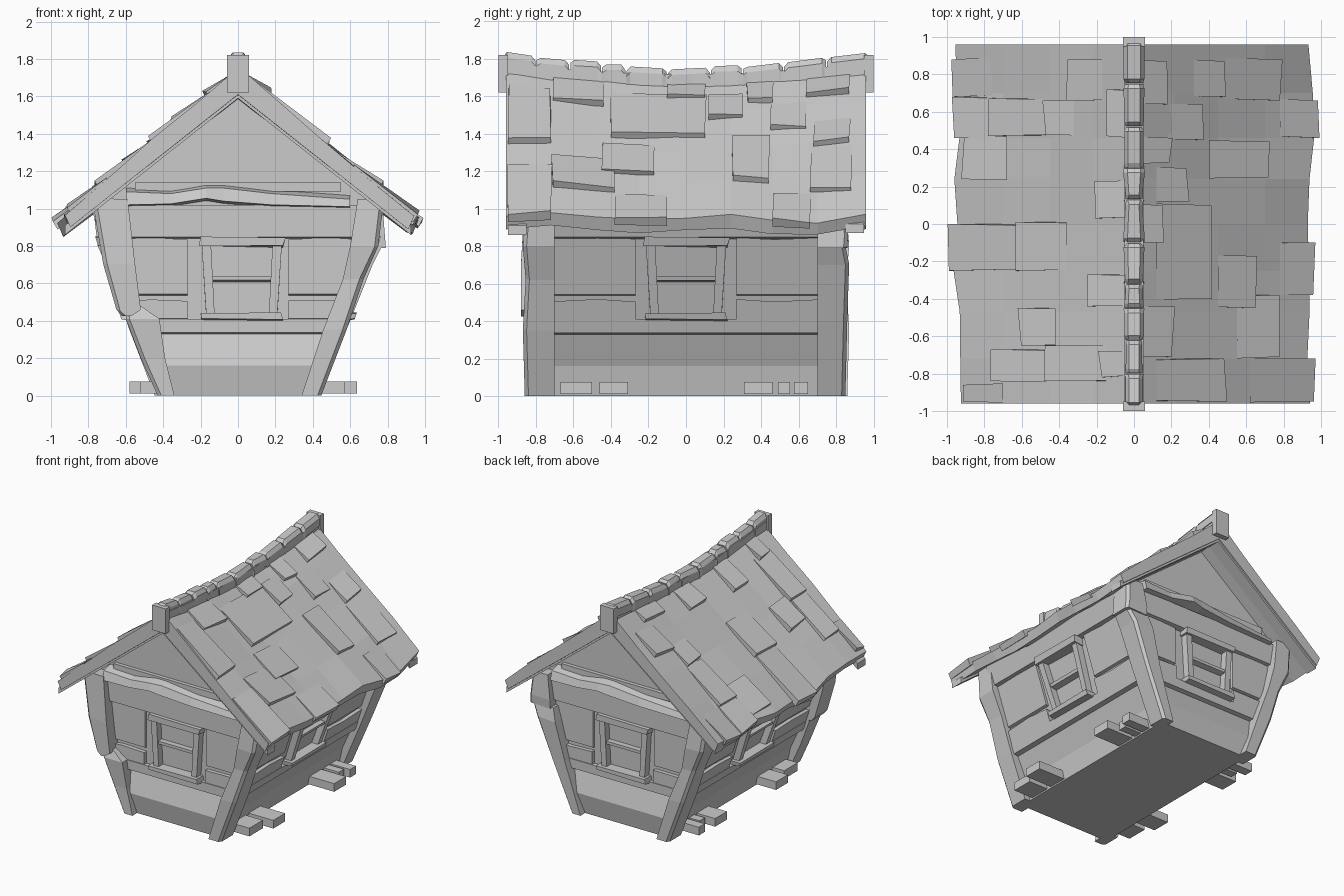
import bpy, bmesh, math, random

if "Cube" in bpy.data.objects:
    bpy.data.objects.remove(bpy.data.objects["Cube"])
random.seed(4)


def jit(a):
    return random.uniform(-a, a)


def loft(name, rings):
    """Skin a list of equal-length point rings and cap both ends."""
    bm = bmesh.new()
    rows = [[bm.verts.new(p) for p in r] for r in rings]
    n = len(rows[0])
    for a, b in zip(rows, rows[1:]):
        for i in range(n):
            bm.faces.new((a[i], a[(i + 1) % n], b[(i + 1) % n], b[i]))
    bm.faces.new(rows[0])
    bm.faces.new(rows[-1][::-1])
    bmesh.ops.recalc_face_normals(bm, faces=bm.faces)
    me = bpy.data.meshes.new(name)
    bm.to_mesh(me)
    bm.free()
    ob = bpy.data.objects.new(name, me)
    bpy.context.collection.objects.link(ob)
    return ob


def box(name, x0, x1, y0, y1, z0, z1):
    ring = lambda z: [(x0, y0, z), (x1, y0, z), (x1, y1, z), (x0, y1, z)]
    return loft(name, [ring(z0), ring(z1)])


def wx(z):
    """Half width of the flared body at height z."""
    return 0.40 + 0.34 * z


def on_wall(wall, a, z, d):
    """Point on a wall: a along it, z up, d out from the surface."""
    if wall in ("front", "back"):
        s = -1 if wall == "front" else 1
        return (-s * a, s * (0.77 + d), z)
    s = 1 if wall == "right" else -1
    return (s * (wx(z) + d), s * a, z)


def board(name, wall, quad, d0, d1):
    """Board on a wall; its lower edge is undercut a little."""
    low = min(z for a, z in quad)
    inner = [on_wall(wall, a, z, d0) for a, z in quad]
    outer = [on_wall(wall, a, z + (0.012 if z < low + 0.01 else 0), d1) for a, z in quad]
    loft(f"{wall}_{name}", [inner, outer])


def rect(a0, a1, z0, z1):
    return [(a0, z0), (a1, z0), (a1, z1), (a0, z1)]


# Flared body with skirting bulge
def level(z, hx, hy):
    return [(-hx, -hy, z), (hx, -hy, z), (hx, hy, z), (-hx, hy, z)]


loft("body", [level(0, 0.40, 0.79), level(0.16, 0.435, 0.82),
              level(0.33, wx(0.33), 0.77), level(1.02, wx(1.02), 0.77)])
# Gable prism under the roof
loft("gable", [[(-0.74, y, 1.01), (0.74, y, 1.01), (0, y, 1.61)] for y in (-0.76, 0.76)])

# Wall planks and windows
for wall in ("front", "right", "back", "left"):
    gable = wall in ("front", "back")
    end = (lambda z: wx(z) - 0.02) if gable else (lambda z: 0.74)
    for nm, z0, z1, d in (("top_plank", 0.835, 1.02, 0.045), ("sill_plank", 0.325, 0.41, 0.035)):
        board(nm, wall, [(-end(z0), z0), (end(z0), z0), (end(z1), z1), (-end(z1), z1)], -0.02, d)
    for s in (-1, 1):
        for nm, z0, z1, d in (("lower_plank", 0.40, 0.51, 0.032), ("upper_plank", 0.53, 0.84, 0.02)):
            k = jit(0.008)
            board(nm, wall, [(s * 0.27, z0), (s * end(z0), z0), (s * end(z1), z1 + k),
                             (s * 0.47, z1 - k), (s * 0.27, z1 + k)], -0.02, d)
        # Window uprights, leaning slightly
        c = 0.02 if gable else 0.0
        board("window_upright", wall, [(c + s * 0.145, 0.42), (c + s * 0.19, 0.42),
                                       (c + s * 0.215, 0.82), (c + s * 0.165, 0.82)], -0.01, 0.055)
    board("window_lintel", wall, [(c - 0.23, 0.80), (c + 0.22, 0.79), (c + 0.235, 0.845),
                                  (c - 0.22, 0.85)], -0.01, 0.075)
    board("window_sill", wall, [(c - 0.215, 0.40), (c + 0.22, 0.395), (c + 0.21, 0.445),
                                (c - 0.22, 0.44)], -0.01, 0.085)
    board("window_crossbar", wall, rect(c - 0.165, c + 0.165, 0.605, 0.64), -0.01, 0.045)


# Corner posts: sections are (z, inner x, outer x, depth offset)
def post(name, sx, sy, sections):
    rings = []
    for z, xi, xo, g in sections:
        y0, y1 = 0.70, 0.85 + g
        rings.append([(sx * xi, sy * y0, z), (sx * xi, sy * y1, z),
                      (sx * (xo - 0.02), sy * y1, z + jit(0.008) * (z > 0.1)), (sx * xo, sy * (y1 - 0.02), z),
                      (sx * xo, sy * y0, z)])
    loft(name, rings)


whole = [(0, 0.34, 0.445, 0.01), (0.35, 0.455, 0.58, 0.02), (0.62, 0.56, 0.67, 0.005),
         (0.80, 0.60, 0.75, 0.02), (1.05, 0.64, 0.78, 0.0)]
post("front_right_post", 1, -1, whole)
post("back_left_post", -1, 1, whole)
post("front_left_post_lower", -1, -1, [(0, 0.34, 0.43, 0), (0.2, 0.39, 0.52, 0.0),
                                       (0.41, 0.42, 0.60, 0.015), (0.48, 0.52, 0.60, -0.01)])
post("front_left_post_upper", -1, -1, [(0.425, 0.57, 0.62, 0.03), (0.46, 0.52, 0.65, 0.03),
                                       (0.70, 0.55, 0.72, 0.03), (1.05, 0.59, 0.78, 0.01)])
post("back_right_post_lower", 1, 1, [(0, 0.34, 0.43, 0), (0.4, 0.47, 0.60, 0.01),
                                     (0.70, 0.55, 0.72, 0.02), (0.80, 0.58, 0.77, 0.0)])
post("back_right_post_upper", 1, 1, [(0.79, 0.60, 0.79, 0.01), (0.86, 0.60, 0.785, 0.015),
                                     (1.05, 0.63, 0.77, 0.0)])

# Crooked tie beams across each gable
for nm, s in (("front", -1), ("back", 1)):
    rings = []
    for x, z0, z1, d in ((-0.60, 1.02, 1.09, 0.86), (-0.36, 1.025, 1.08, 0.86), (-0.17, 1.055, 1.11, 0.88),
                         (-0.08, 1.04, 1.11, 0.87), (0.18, 1.02, 1.08, 0.86), (0.60, 1.01, 1.05, 0.85)):
        x *= -s
        rings.append([(x, s * 0.74, z0 - 0.015), (x, s * d, z0), (x, s * (d - 0.02), z1), (x, s * 0.74, z1 + 0.025)])
    loft(nm + "_tie_beam", rings)
    box(nm + "_gable_rail", -0.55, 0.55, *sorted((s * 0.74, s * 0.79)), 1.09, 1.14)

# Floor joists poking out on both sides
for y0, y1, r, l in ((-0.67, -0.50, 0.57, 0.52), (-0.46, -0.31, 0.635, 0.58),
                     (0.31, 0.46, 0.635, 0.58), (0.49, 0.555, 0.55, 0.51), (0.575, 0.65, 0.59, 0.57)):
    box("floor_joist", -l, r, y0, y1, 0.01, 0.075)


# Sagging roof surface
def sag(y):
    return 0.065 * max(0.0, 1 - (y / 0.95) ** 2)


def roof_z(x, y, off=0.0):
    x = abs(x)
    return 1.76 - 0.85 * x - sag(y) * (1 - 0.8 * x) + 0.015 * x * math.sin(7 * y) + off


def under(x):
    """Roof thickness, thinner at the eave."""
    return 0.15 - 0.065 * x


ys = [-0.96, -0.72, -0.47, -0.25, 0, 0.24, 0.46, 0.70, 0.96]
for nm, s in (("right", 1), ("left", -1)):
    rings = []
    for y in ys:
        e = 0.945 + jit(0.02)
        top = [(s * x, y, roof_z(x, y, jit(0.01))) for x in (0, 0.22, 0.45, 0.7, e)]
        bot = [(s * x, y, roof_z(x, y, -under(x))) for x in (e - 0.03, 0.5, 0)]
        rings.append(top + bot)
    loft(nm + "_roof_slab", rings)
    # Rafters under the gable overhang
    for t in (-1, 1):
        loft(nm + "_rafter", [[(s * x, t * y, roof_z(x, t * 0.95, -o)) for y, o in
                               ((0.85, 0.06), (0.95, 0.06), (0.95, under(x) + 0.02), (0.85, under(x) + 0.02))]
                              for x in (0, 0.925)])

# Raised shingles: x start, x end, y start, y end
right_shingles = [(.04, .17, .64, .87), (.32, .49, .68, .87), (.49, .79, .66, .88), (.15, .38, .45, .64),
                  (.78, .99, .46, .66), (.04, .20, .33, .46), (.40, .72, .25, .44), (.12, .29, .12, .30),
                  (.04, .16, -.10, .10), (.45, .65, -.45, -.17), (.12, .42, -.40, .10), (.04, .21, -.71, -.44),
                  (.55, .77, -.71, -.38), (.12, .49, -.95, -.72), (.62, .97, -.95, -.72), (.78, .97, -.38, -.10)]
left_shingles = [(.76, .98, .68, .88), (.17, .36, .66, .88), (.47, .77, .47, .67), (.74, .97, .46, .68),
                 (.32, .48, .48, .66), (.04, .15, .47, .72), (.68, .92, .24, .46), (.04, .20, .03, .23),
                 (.60, .99, -.25, 0), (.36, .63, -.25, .01), (.04, .24, -.44, -.27), (.42, .61, -.65, -.45),
                 (.45, .77, -.84, -.67), (.15, .48, -.84, -.65), (.04, .18, -.82, -.68), (.70, .92, -.95, -.86)]
for nm, s, table in (("right", 1, right_shingles), ("left", -1, left_shingles)):
    for x0, x1, y0, y1 in table:
        rings = []
        for y in (y0, y1):
            k, h = jit(0.012), 0.038 + jit(0.01)
            rings.append([(s * x0, y + jit(0.01), roof_z(x0, y, 0.006)), (s * (x1 + k), y, roof_z(x1, y, h)),
                          (s * (x1 + k - 0.025), y, roof_z(x1 - 0.02, y, -0.02)),
                          (s * x0, y, roof_z(x0, y, -0.03))])
        loft(nm + "_shingle", rings)

# Ridge beam, end blocks and cap pieces
loft("ridge_beam", [[(x, y, 1.78 - sag(y) + o) for x, o in
                     ((-0.05, 0), (0.05, 0), (0.05, -0.13), (-0.05, -0.13))] for y in ys])
for nm, s in (("front", -1), ("back", 1)):
    box(nm + "_ridge_end", -0.06, 0.06, *sorted((s * 0.95, s * 1.0)), 1.62, 1.82)
cuts = [-0.98, -0.80, -0.62, -0.45, -0.32, -0.10, 0.13, 0.30, 0.52, 0.75, 0.98]
for a, b in zip(cuts, cuts[1:]):
    rings = []
    t = jit(0.008)
    for y, inset in ((a + 0.003, 0.02), (a + 0.025, 0), (b - 0.025, 0), (b - 0.003, 0.02)):
        w, z = 0.05 + jit(0.008), 1.825 + t - sag(y) * 1.1 + jit(0.006) - inset
        rings.append([(-w, y, z - 0.09), (-w, y, z - 0.03), (-w * 0.6, y, z),
                      (w * 0.6, y, z), (w, y, z - 0.03), (w, y, z - 0.09)])
    loft("ridge_cap", rings)
